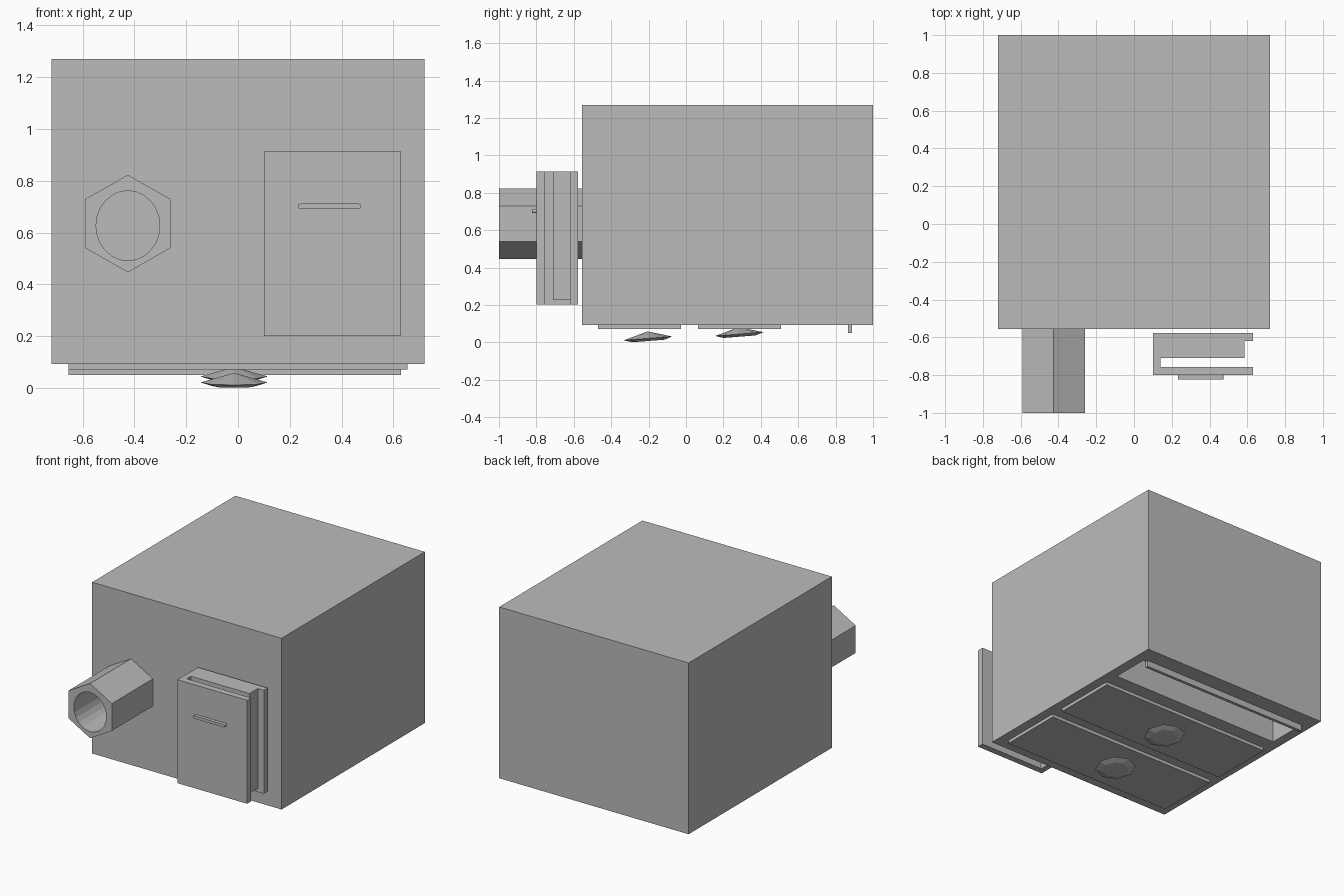
import bpy
import bmesh
from math import cos, sin, pi, radians
from mathutils import Matrix, Vector

cube = bpy.data.objects.get("Cube")
if cube:
    bpy.data.objects.remove(cube, do_unlink=True)

grey = bpy.data.materials.new("plain grey")
grey.use_nodes = True
grey.diffuse_color = (0.5, 0.5, 0.5, 1)
grey.node_tree.nodes["Principled BSDF"].inputs["Base Color"].default_value = (0.5, 0.5, 0.5, 1)


def finish(name, bm):
    bmesh.ops.recalc_face_normals(bm, faces=bm.faces)
    mesh = bpy.data.meshes.new(name)
    bm.to_mesh(mesh)
    bm.free()
    mesh.materials.append(grey)
    obj = bpy.data.objects.new(name, mesh)
    bpy.context.collection.objects.link(obj)
    return obj


def prism(name, outline, start, depth):
    """Extrude a closed outline of 3D points along a depth vector."""
    bm = bmesh.new()
    face = bm.faces.new([bm.verts.new(Vector(p) + Vector(start)) for p in outline])
    cap = bmesh.ops.extrude_face_region(bm, geom=[face])["geom"]
    verts = [g for g in cap if isinstance(g, bmesh.types.BMVert)]
    bmesh.ops.translate(bm, vec=Vector(depth), verts=verts)
    return finish(name, bm)


def box(name, x, y, z):
    outline = [(x[0], y[0], 0), (x[1], y[0], 0), (x[1], y[1], 0), (x[0], y[1], 0)]
    return prism(name, outline, (0, 0, z[0]), (0, 0, z[1] - z[0]))


def ring(sides, rx, rz, turn=0):
    return [(rx * cos(2 * pi * i / sides + turn), 0, rz * sin(2 * pi * i / sides + turn))
            for i in range(sides)]


def cut(obj, cutter):
    cutter.hide_render = True
    mod = obj.modifiers.new("cut", 'BOOLEAN')
    mod.operation = 'DIFFERENCE'
    mod.solver = 'EXACT'
    mod.object = cutter
    bpy.context.view_layer.objects.active = obj
    bpy.ops.object.modifier_apply(modifier=mod.name)
    bpy.data.objects.remove(cutter, do_unlink=True)


# Main body with a deep pocket in its underside
body = box("body", (-0.72, 0.72), (-0.555, 1.0), (0.093, 1.27))
cut(body, box("pocket_cutter", (-0.653, 0.65), (0.605, 0.866), (-0.1, 0.7)))
box("pocket_lip", (-0.655, 0.63), (0.866, 0.887), (0.05, 0.095))

# Hexagonal spout with a round bore
spout = prism("spout", ring(6, 0.191, 0.188, pi / 6), (-0.425, -1.0, 0.635), (0, 0.445, 0))
cut(spout, prism("bore_cutter", ring(24, 0.123, 0.135), (-0.425, -1.1, 0.627), (0, 0.54, 0)))

# Slotted holder: front plate, side wall, back plate and hanging core
bottom, top = 0.202, 0.913
channel = [(0.10, -0.80), (0.63, -0.80), (0.63, -0.756), (0.14, -0.756),
           (0.14, -0.62), (0.63, -0.62), (0.63, -0.578), (0.10, -0.578)]
prism("holder_channel", [(x, y, 0) for x, y in channel], (0, 0, bottom), (0, 0, top - bottom))
box("holder_core", (0.14, 0.585), (-0.71, -0.62), (0.227, top))

# Rounded grip bar on the holder
r = 0.01
pill = []
for cx, first in ((0.465, -pi / 2), (0.242, pi / 2)):
    pill += [(cx + r * cos(first + pi * i / 6), 0, r * sin(first + pi * i / 6)) for i in range(7)]
prism("holder_grip", pill, (0, -0.823, 0.702), (0, 0.023, 0))

# Underside panels
for name, y in (("front_panel", (-0.47, -0.027)), ("back_panel", (0.063, 0.508))):
    box(name, (-0.655, 0.655), y, (0.071, 0.095))


def knob(name, location):
    """Faceted low cone with a bevelled flat underside, slightly tilted."""
    bm = bmesh.new()
    rings = [[bm.verts.new((p[0], p[2], z)) for p in ring(8, radius, radius)]
             for radius, z in ((0.085, -0.014), (0.13, 0))]
    tip = bm.verts.new((0, 0, 0.037))
    bm.faces.new(rings[0])
    for i in range(8):
        j = (i + 1) % 8
        bm.faces.new((rings[0][i], rings[0][j], rings[1][j], rings[1][i]))
        bm.faces.new((rings[1][i], rings[1][j], tip))
    bm.transform(Matrix.Translation(location) @ Matrix.Rotation(radians(4.5), 4, 'X'))
    finish(name, bm)


knob("front_knob", (-0.015, -0.203, 0.022))
knob("back_knob", (-0.015, 0.285, 0.045))
